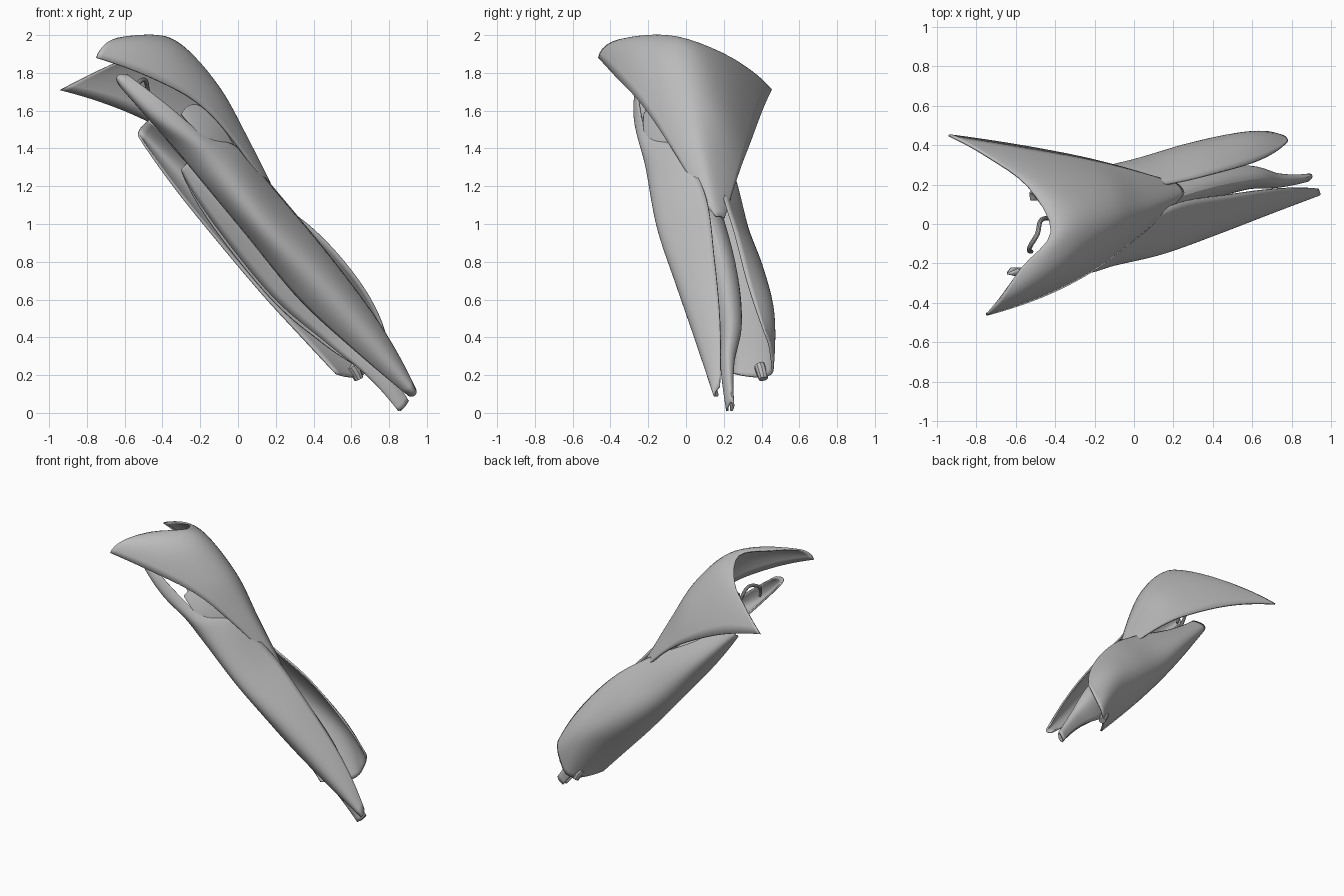
import bpy
from mathutils import Vector

# Remove the default cube only
default_cube = bpy.data.objects.get("Cube")
if default_cube:
    bpy.data.objects.remove(default_cube, do_unlink=True)

# Single flat colour
grey = bpy.data.materials.new("soft grey")
grey.use_nodes = True
colour = (0.5, 0.5, 0.5, 1)
grey.diffuse_color = colour
grey.node_tree.nodes["Principled BSDF"].inputs["Base Color"].default_value = colour


def spline(points, count):
    """Sample a smooth curve that passes through every control point."""
    pts = [Vector(p) for p in points]
    first = 3 * pts[0] - 3 * pts[1] + pts[2]
    last = 3 * pts[-1] - 3 * pts[-2] + pts[-3]
    ext = [first] + pts + [last]
    samples = []
    for step in range(count + 1):
        place = step / count * (len(pts) - 1)
        i = min(int(place), len(pts) - 2)
        t = place - i
        a, b, c, d = ext[i:i + 4]
        samples.append(b + (c - a) * t / 2
                       + (2 * a - 5 * b + 4 * c - d) * t ** 2 / 2
                       + (3 * b - a - 3 * c + d) * t ** 3 / 2)
    return samples


def finish(obj):
    obj.data.materials.append(grey)
    bpy.ops.object.select_all(action='DESELECT')
    obj.select_set(True)
    bpy.context.view_layer.objects.active = obj
    bpy.ops.object.shade_smooth_by_angle()


def petal(name, sections, thickness=0.012, across=24, along=48):
    """Thin curved shell lofted through cross-sections."""
    ribs = [spline(section, across) for section in sections]
    strips = [spline(column, along) for column in zip(*ribs)]
    verts = [p for strip in strips for p in strip]
    row = along + 1
    faces = [(i * row + j, i * row + j + 1, (i + 1) * row + j + 1, (i + 1) * row + j)
             for i in range(across) for j in range(along)]
    mesh = bpy.data.meshes.new(name)
    mesh.from_pydata(verts, [], faces)
    mesh.update()
    obj = bpy.data.objects.new(name, mesh)
    bpy.context.collection.objects.link(obj)
    solid = obj.modifiers.new("thickness", 'SOLIDIFY')
    solid.thickness = thickness
    solid.offset = 0
    finish(obj)


def stalk(name, path, radii, count=32):
    """Round tapered tube along a smooth path."""
    curve = bpy.data.curves.new(name, 'CURVE')
    curve.dimensions = '3D'
    curve.bevel_depth = 1
    curve.bevel_resolution = 3
    curve.use_fill_caps = True
    line = curve.splines.new('POLY')
    line.points.add(count)
    widths = spline([(r, 0, 0) for r in radii], count)
    for point, place, width in zip(line.points, spline(path, count), widths):
        point.co = (*place, 1)
        point.radius = width.x
    obj = bpy.data.objects.new(name, curve)
    bpy.context.collection.objects.link(obj)
    bpy.ops.object.select_all(action='DESELECT')
    obj.select_set(True)
    bpy.context.view_layer.objects.active = obj
    bpy.ops.object.convert(target='MESH')
    finish(bpy.context.object)


# Broad upper petal, folded over the rest, with two lobes
petal("banner_petal", [
    [(-.75, -.46, 1.88), (-.69, -.39, 1.96), (-.57, -.22, 1.99), (-.42, -.04, 1.98),
     (-.54, .19, 1.9), (-.74, .34, 1.81), (-.94, .45, 1.71)],
    [(-.45, -.36, 1.77), (-.37, -.22, 1.93), (-.29, 0, 1.93), (-.38, .2, 1.82), (-.6, .4, 1.6)],
    [(-.2, -.23, 1.63), (-.14, -.1, 1.73), (-.1, .05, 1.71), (-.14, .2, 1.6), (-.28, .34, 1.44)],
    [(0, -.08, 1.41), (.03, 0, 1.46), (.06, .09, 1.42), (.03, .19, 1.35), (-.04, .28, 1.28)],
    [(.22, .12, 1.08), (.24, .14, 1.06), (.25, .16, 1.04), (.24, .18, 1.04), (.22, .2, 1.03)],
])

# Long front side petal: narrow claw, wide blade, pointed end
petal("front_wing_petal", [
    [(-.59, -.23, 1.79), (-.64, -.25, 1.78), (-.62, -.22, 1.73)],
    [(-.39, -.25, 1.64), (-.44, -.27, 1.58), (-.48, -.21, 1.57)],
    [(-.17, -.19, 1.46), (-.23, -.24, 1.42), (-.33, -.16, 1.4)],
    [(0, -.04, 1.4), (-.08, -.2, 1.29), (-.19, -.12, 1.23)],
    [(.21, .1, 1.16), (.16, -.14, 1), (.05, -.04, .94)],
    [(.49, .15, .82), (.44, -.04, .7), (.32, .04, .61)],
    [(.74, .18, .48), (.7, .06, .4), (.6, .1, .35)],
    [(.93, .18, .14), (.94, .15, .1), (.91, .17, .09)],
])

# Ear of the front side petal, tucked under the banner beside the claw slot
petal("wing_ear", [
    [(-.3, -.22, 1.58), (-.27, -.18, 1.62), (-.22, -.12, 1.63)],
    [(-.23, -.22, 1.5), (-.18, -.17, 1.53), (-.12, -.1, 1.55)],
    [(-.17, -.2, 1.43), (-.1, -.14, 1.43), (-.02, -.05, 1.41)],
])

# Rear side petal with a blunt end
petal("back_wing_petal", [
    [(-.47, .1, 1.55), (-.52, .16, 1.5), (-.52, .12, 1.46)],
    [(-.2, .16, 1.35), (-.25, .26, 1.22), (-.33, .14, 1.19)],
    [(.15, .2, 1.15), (.03, .33, .95), (-.08, .2, .88)],
    [(.42, .26, .95), (.3, .41, .72), (.14, .22, .62)],
    [(.65, .33, .68), (.55, .46, .5), (.36, .25, .38)],
    [(.78, .42, .42), (.74, .45, .31), (.66, .44, .2), (.52, .25, .21)],
])

# Inner petal folded over along its top, narrowing to the lowest point
petal("keel_petal", [
    [(-.3, 0, 1.29), (-.25, -.03, 1.34), (-.22, 0, 1.37), (-.25, .05, 1.34), (-.3, .03, 1.29)],
    [(-.14, .02, 1.02), (-.04, -.02, 1.14), (.02, .07, 1.21), (-.03, .16, 1.12), (-.14, .07, 1)],
    [(.18, .13, .62), (.3, .1, .77), (.37, .18, .86), (.32, .26, .77), (.18, .18, .6)],
    [(.47, .19, .37), (.57, .18, .47), (.63, .23, .53), (.58, .29, .48), (.46, .23, .36)],
    [(.68, .2, .2), (.73, .19, .25), (.76, .22, .29), (.74, .25, .27), (.69, .23, .2)],
    [(.85, .22, .01), (.88, .22, .03), (.9, .24, .06), (.89, .25, .04), (.86, .24, .01)],
])

# Small details: curled filament and rear nub
stalk("curled_filament", [(-.25, .02, 1.33), (-.4, .03, 1.5), (-.47, .02, 1.68), (-.49, -.05, 1.76),
                          (-.53, -.12, 1.74), (-.52, -.14, 1.66)], [.02, .012, .012, .012, .01])
stalk("rear_nub", [(.6, .39, .25), (.62, .4, .22), (.64, .41, .18)], [.03, .03, .025])
